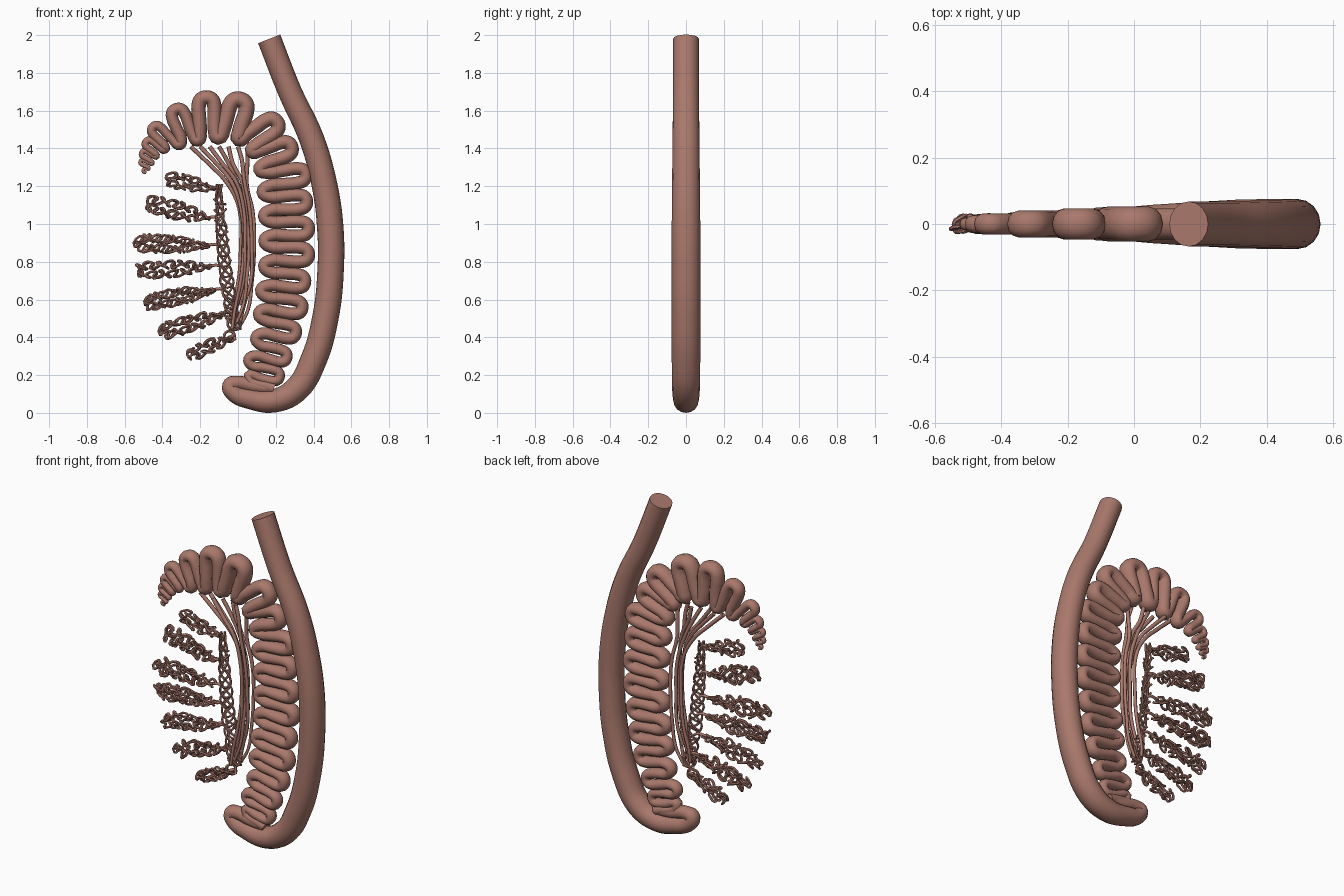
import bpy, math, random
from mathutils import Vector

if "Cube" in bpy.data.objects:
    bpy.data.objects.remove(bpy.data.objects["Cube"])

random.seed(4)
mat = bpy.data.materials.new("tissue")
mat.diffuse_color = (0.40, 0.19, 0.15, 1)
mat.use_nodes = True
mat.node_tree.nodes["Principled BSDF"].inputs["Base Color"].default_value = mat.diffuse_color


def tube(name, paths, res=2, sub=4, yscale=1.0):
    """Sweep round tubes through points (x, y, z, radius) and bake to one mesh."""
    cu = bpy.data.curves.new(name, 'CURVE')
    cu.dimensions = '3D'
    cu.bevel_depth = 1.0
    cu.bevel_resolution = res
    cu.resolution_u = sub
    cu.use_fill_caps = True
    for pts in paths:
        sp = cu.splines.new('BEZIER')
        sp.bezier_points.add(len(pts) - 1)
        for bp, (x, y, z, r) in zip(sp.bezier_points, pts):
            bp.co = (x, y, z)
            bp.radius = r
            bp.handle_left_type = bp.handle_right_type = 'AUTO'
    tmp = bpy.data.objects.new(name + "_curve", cu)
    bpy.context.collection.objects.link(tmp)
    bpy.context.view_layer.update()
    me = bpy.data.meshes.new_from_object(tmp.evaluated_get(bpy.context.evaluated_depsgraph_get()))
    bpy.data.objects.remove(tmp)
    for v in me.vertices:
        v.co.y *= yscale
    me.materials.clear()
    me.materials.append(mat)
    ob = bpy.data.objects.new(name, me)
    bpy.context.collection.objects.link(ob)
    bpy.ops.object.select_all(action='DESELECT')
    ob.select_set(True)
    bpy.context.view_layer.objects.active = ob
    bpy.ops.object.shade_smooth_by_angle(angle=math.radians(50))
    return ob


# Large outer duct, turning back on itself at the bottom left
duct = [(.165, 1.98, .063), (.275, 1.70, .063), (.39, 1.45, .066), (.455, 1.22, .068),
        (.487, 1.0, .07), (.49, .75, .07), (.462, .5, .07), (.40, .28, .07), (.31, .125, .068),
        (.19, .064, .062), (.06, .075, .054), (-.02, .105, .047), (-.042, .145, .041),
        (-.01, .158, .038), (.09, .14, .036), (.19, .13, .034)]
tube("outer_duct", [[(x, 0, z, r) for x, z, r in duct]], 6, 6, 1.08)

# Coiled duct: hairpin lobes given as inner tip, outer tip, tube radius
lobes = [(.02, .235, .245, .185, .027), (.06, .345, .285, .285, .029),
         (.09, .465, .335, .415, .032), (.09, .59, .37, .55, .033),
         (.115, .715, .385, .69, .033), (.12, .845, .405, .835, .034),
         (.12, .975, .405, .975, .034), (.115, 1.105, .395, 1.12, .034),
         (.105, 1.23, .39, 1.265, .034), (.075, 1.335, .315, 1.42, .036),
         (.02, 1.41, .235, 1.56, .038), (-.055, 1.43, .025, 1.695, .042),
         (-.16, 1.43, -.17, 1.705, .038), (-.25, 1.41, -.34, 1.635, .032),
         (-.34, 1.40, -.465, 1.53, .025), (-.41, 1.375, -.50, 1.447, .020),
         (-.435, 1.335, -.52, 1.385, .015), (-.46, 1.305, -.525, 1.335, .011),
         (-.47, 1.28, -.51, 1.285, .009)]
coil = [(.19, 0, .13, .034)]
for i, (ix, iz, ox, oz, r) in enumerate(lobes):
    a, b = Vector((ix, iz)), Vector((ox, oz))
    d = (b - a).normalized()
    n = Vector((d.y, -d.x))            # toward the previous lobe
    w = r * 1.08
    a2, b2 = a + d * r * 1.6, b - d * r * 2.0
    for p in (a2 + n * w, (a2 + b2) / 2 + n * w, b2 + n * w, b2 + n * w * .72 + d * w * .72,
              b2 + d * w, b2 - n * w * .72 + d * w * .72, b2 - n * w, (a2 + b2) / 2 - n * w,
              a2 - n * w):
        coil.append((p.x, 0, p.y, r))
    if i + 1 < len(lobes):              # inner bend to the next lobe
        jx, jz, kx, kz, s = lobes[i + 1]
        e = (Vector((kx, kz)) - Vector((jx, jz))).normalized()
        nxt = Vector((jx, jz)) + e * s * 1.6 + Vector((e.y, -e.x)) * s * 1.08
        m = (a2 - n * w + nxt) / 2 - (d + e).normalized() * r
        coil.append((m.x, 0, m.y, (r + s) / 2))
tube("coiled_duct", [coil], 4, 4, 1.25)

# Collecting tubes fanning from the coiled head down to the network
fan = []
N = 7
for k in range(N):
    t = k / (N - 1)
    rows = [(-.25, .05, 1.41), (-.15, .045, 1.33), (-.05, .05, 1.22), (0, .07, 1.07),
            (.01, .09, .88), (.0, .08, .70), (-.03, .05, .56), (-.04, .01, .46)]
    pts = []
    for j, (x0, x1, z) in enumerate(rows):
        wob = .008 if 0 < j < 7 else 0
        pts.append((x0 + (x1 - x0) * t + random.uniform(-wob, wob),
                    .025 * math.sin(k * 2.1 + j * .35),
                    z + random.uniform(-.02, .02) * (j > 0), .0115 - .0004 * j))
    fan.append(pts[:8 - (k * 3 % 4 == 1)])
tube("collecting_tubes", fan)

# Lobules: root, tip and half width of each tangled tubule
lobules = [(-.125, 1.185, -.39, 1.245, .042), (-.15, 1.03, -.49, 1.115, .05),
           (-.15, .885, -.55, .90, .048), (-.14, .775, -.55, .75, .045),
           (-.12, .65, -.50, .58, .045), (-.07, .525, -.42, .425, .045),
           (-.03, .40, -.27, .30, .035)]


def spine(z):
    """Centre line of the network."""
    t = max(0, min(1, (1.2 - z) / .76))
    return -.10 + .085 * t ** 1.8


# Each tubule meanders out along one side of its lobule and back on the other
tangles, stems = [], []
for x0, z0, x1, z1, hw in lobules:
    a, b = Vector((x0, z0)), Vector((x1, z1))
    L = (b - a).length
    d = (b - a) / L
    n = Vector((-d.y, d.x))
    for ly in (-.011, .012):
        ph = random.uniform(0, 6)
        turns = round(L / .062)
        M = turns * 6
        pts = []
        for side in (1, -1):
            for j in range(M + 1):
                u = j / M
                if side < 0:
                    u = 1 - u
                env = math.sin(math.pi * min(1, .06 + u * 1.6) / 2)
                ang = u * turns * math.tau + ph + side * .7
                s = u * (L - .02) + .017 * math.sin(ang * 1.5 + 1) * env
                q = side * hw * .55 * env * (1 if u < .93 else .75) \
                    + hw * .40 * math.cos(ang) * env + random.uniform(-.004, .004)
                p = a + d * s + n * q
                pts.append((p.x, ly + .012 * math.sin(ang * .8 + side),  p.y, .0072))
        tangles.append(pts)
    # straight stem into the network
    zr = z0 - .015
    stems.append([(x0 - .02, 0, z0, .008), ((x0 + spine(zr)) / 2, .004, z0 + .006, .008),
                  (spine(zr), 0, zr, .007)])
tube("tubule_lobules", tangles, 1, 3)
tube("lobule_stems", stems)

# Network of crossing strands and rungs
net = []
for k in range(4):
    pts = []
    for j in range(21):
        z = 1.21 - j * .0385
        amp = .012 + .022 * min(1, j / 12)
        pts.append((spine(z) + amp * math.sin(j * 1.05 + k * 1.6) + random.uniform(-.006, .006),
                    .016 * math.cos(j * .9 + k * 1.6), z, .0065))
    net.append(pts)
for j in range(12):
    z = 1.12 - j * .056
    net.append([(spine(z) - .03, .01, z + .012, .006), (spine(z), -.012, z - .01, .006),
                (spine(z) + .035, .008, z + random.uniform(-.03, .03), .006)])
for cx, cz, rr in ((-.02, .475, .035), (-.045, .405, .028)):
    net.append([(cx + rr * math.cos(t * .7), .01 * math.sin(t), cz + rr * math.sin(t * .7), .008)
                for t in range(10)])
tube("duct_network", net, 1, 3)
